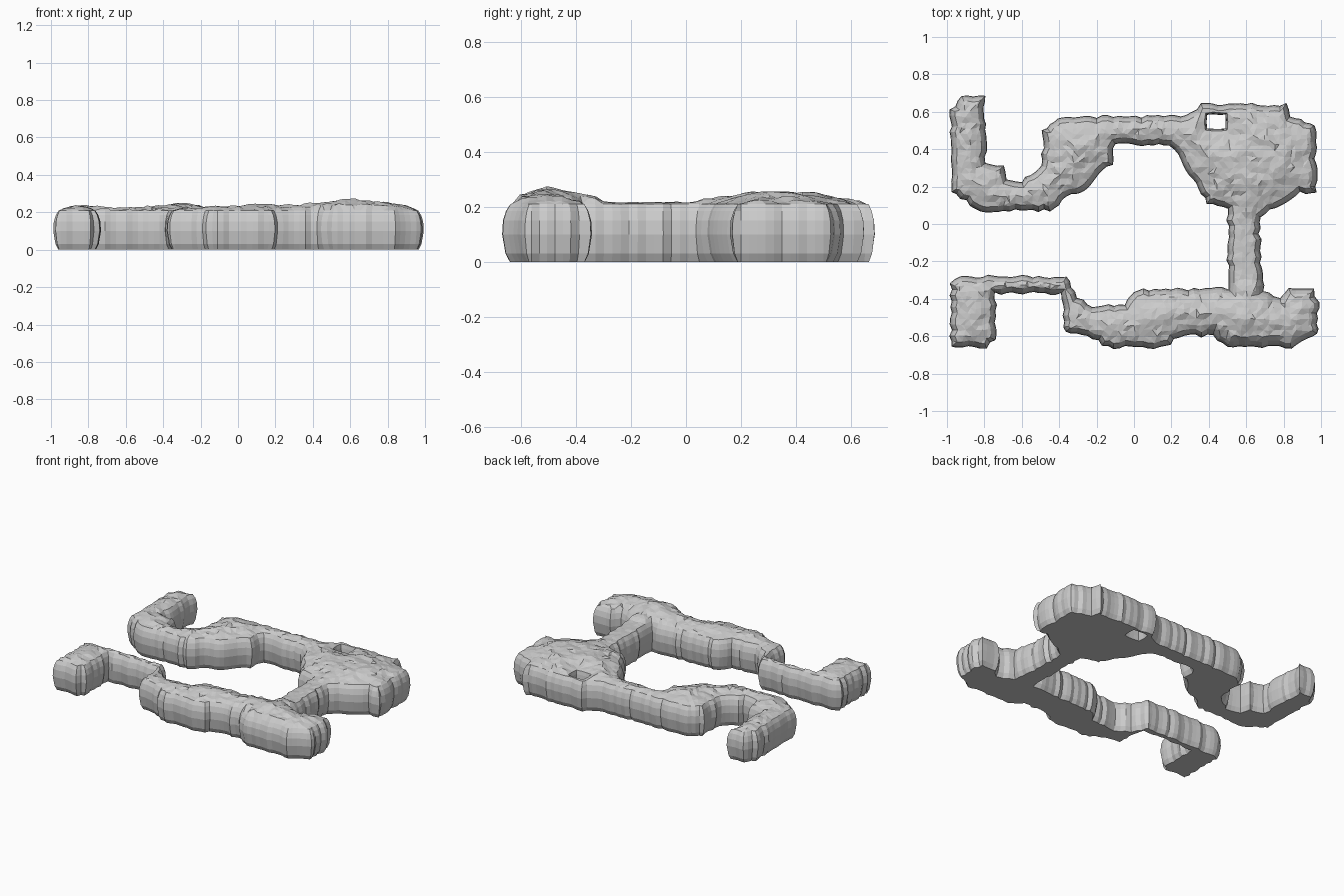
import bpy, bmesh, math, random
from mathutils import Vector
from mathutils.geometry import delaunay_2d_cdt, intersect_point_line

if "Cube" in bpy.data.objects:
    bpy.data.objects.remove(bpy.data.objects["Cube"])

random.seed(4)

# Outer coastline of the rock, clockwise seen from above
COAST = [(-.92, .68), (-.80, .68), (-.79, .33), (-.70, .31), (-.68, .24), (-.60, .23), (-.49, .31),
         (-.49, .50), (-.41, .57), (.28, .58), (.36, .64), (.81, .64), (.84, .58), (.97, .53),
         (.975, .17), (.89, .165), (.70, .06), (.67, .04), (.69, -.36), (.78, -.39), (.83, -.35),
         (.96, -.35), (.985, -.42), (.985, -.59), (.84, -.66), (.50, -.66), (.42, -.60), (.24, -.60),
         (.17, -.66), (-.14, -.66), (-.22, -.61), (-.37, -.58), (-.39, -.37), (-.74, -.37),
         (-.74, -.62), (-.79, -.66), (-.98, -.66), (-.98, -.32), (-.93, -.28), (-.36, -.28),
         (-.30, -.39), (-.22, -.44), (-.05, -.43), (.02, -.35), (.50, -.345), (.50, .08), (.39, .11),
         (.25, .34), (.19, .42), (-.10, .43), (-.12, .32), (-.27, .18), (-.36, .14), (-.45, .07),
         (-.82, .07), (-.98, .17), (-.98, .61)]
# Small through hole, anticlockwise so that "inward" still points into the rock
HOLE = [(.39, .51), (.49, .51), (.49, .585), (.39, .585)]
# Cliff profile: height, inset
PROFILE = [(0, .028), (.03, .012), (.10, 0), (.15, .003), (.185, .014), (.21, .03)]


def resample(points, step):
    out = []
    for i, p in enumerate(points):
        a, b = Vector(p), Vector(points[(i + 1) % len(points)])
        n = max(1, round((b - a).length / step))
        out += [a.lerp(b, k / n) for k in range(n)]
    return out


def inward(points):
    res = []
    for i, p in enumerate(points):
        a = (p - points[i - 1]).normalized()
        b = (points[(i + 1) % len(points)] - p).normalized()
        t = (a + b).normalized()
        res.append(Vector((t.y, -t.x)))
    return res


def inside(p, loops):
    odd = False
    for loop in loops:
        for i, b in enumerate(loop):
            a = loop[i - 1]
            if (a.y > p.y) != (b.y > p.y) and p.x < (b.x - a.x) * (p.y - a.y) / (b.y - a.y) + a.x:
                odd = not odd
    return odd


def edge_distance(p, loops):
    best = 9
    for loop in loops:
        for i, b in enumerate(loop):
            a = loop[i - 1]
            d = b - a
            t = max(0, min(1, (p - a).dot(d) / max(d.length_squared, 1e-12)))
            best = min(best, (a + d * t - p).length)
    return best


def plateau(p, d):
    # narrow bridge stays low, broad areas swell, south-east is highest
    if -.32 < p.y < .06:
        return .216 + random.uniform(-.002, .003)
    mound = .024 * math.exp(-((p.x - .6) ** 2 + (p.y + .52) ** 2) / .06)
    return .213 + .27 * min(d, .14) + mound + random.uniform(-.006, .006)


def cap(bm, loops, z, rough):
    pts, edges = [], []
    for loop in loops:
        s = len(pts)
        pts += loop
        edges += [(s + i, s + (i + 1) % len(loop)) for i in range(len(loop))]
    rim = len(pts)
    heights = [z] * rim
    if rough:
        for i in range(-34, 35):
            for j in range(-24, 25):
                p = Vector((i * .03 + random.uniform(-.01, .01), j * .03 + random.uniform(-.006, .006)))
                if inside(p, loops):
                    d = edge_distance(p, loops)
                    if d > .012:
                        pts.append(p)
                        heights.append(plateau(p, d))
    vs, _, faces, origin, _, _ = delaunay_2d_cdt(pts, edges, [], 0, 1e-5)
    bv = [bm.verts.new((v.x, v.y, heights[o[0]] if o else z)) for v, o in zip(vs, origin)]
    for f in faces:
        if inside(sum((vs[i] for i in f), Vector((0, 0))) / len(f), loops):
            bm.faces.new([bv[i] for i in f])


# Craggy coast loops at each profile height
bm = bmesh.new()
base_loops, top_loops = [], []
for outline, scale, jitter in ((COAST, 1, .009), (HOLE, .4, .002)):
    base = resample(outline, .03)
    normals = inward(base)
    base = [p + n * random.uniform(-jitter, jitter) for p, n in zip(base, normals)]
    rings = []
    for z, inset in PROFILE:
        rings.append([p + n * (inset * scale) for p, n in zip(base, normals)])
    base_loops.append(rings[0])
    top_loops.append(rings[-1])
    # Cliff walls
    verts = [[bm.verts.new((p.x, p.y, PROFILE[k][0])) for p in r] for k, r in enumerate(rings)]
    for lo, hi in zip(verts, verts[1:]):
        for i in range(len(lo)):
            j = (i + 1) % len(lo)
            bm.faces.new((lo[j], lo[i], hi[i], hi[j]))

# Flat underside and rough plateau
cap(bm, base_loops, 0, False)
cap(bm, top_loops, PROFILE[-1][0], True)
bmesh.ops.remove_doubles(bm, verts=bm.verts, dist=1e-4)
bmesh.ops.recalc_face_normals(bm, faces=bm.faces)

mesh = bpy.data.meshes.new("rock_ridge")
bm.to_mesh(mesh)
bm.free()
rock = bpy.data.objects.new("rock_ridge", mesh)
bpy.context.collection.objects.link(rock)
grey = bpy.data.materials.new("stone_grey")
grey.diffuse_color = (.6, .6, .6, 1)
grey.use_nodes = True
grey.node_tree.nodes["Principled BSDF"].inputs["Base Color"].default_value = grey.diffuse_color
mesh.materials.append(grey)
